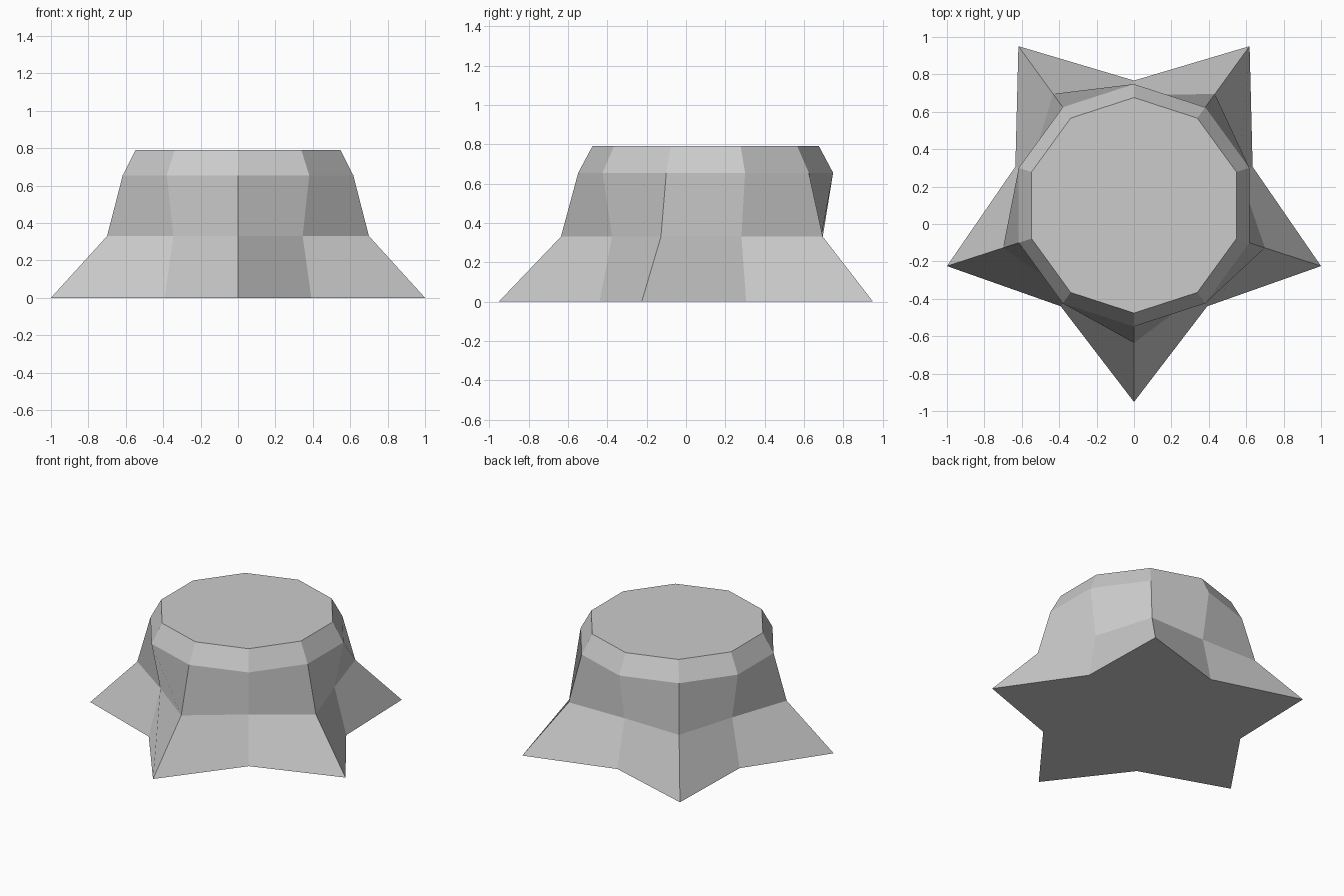
import bpy
import bmesh
from math import cos, sin, pi

cube = bpy.data.objects.get("Cube")
if cube:
    bpy.data.objects.remove(cube, do_unlink=True)

CENTRE_Y = 0.1
POINTS = 5

# Each level: height, radius at the star tips, radius between the tips
LEVELS = [
    (0.0, 1.0515, 0.667),
    (0.33, 0.736, 0.588),
    (0.655, 0.648, 0.648),
    (0.79, 0.576, 0.576),
]


def make_material(name, colour):
    mat = bpy.data.materials.new(name)
    mat.use_nodes = True
    mat.diffuse_color = colour
    mat.node_tree.nodes["Principled BSDF"].inputs["Base Color"].default_value = colour
    return mat


def add_ring(bm, z, tip, valley):
    """Ring of alternating tips and valleys, first tip at the front."""
    ring = []
    for k in range(2 * POINTS):
        r = valley if k % 2 else tip
        a = -pi / 2 + k * pi / POINTS
        ring.append(bm.verts.new((r * cos(a), CENTRE_Y + r * sin(a), z)))
    return ring


# Star-footed body, lofted up to a flat ten-sided top
bm = bmesh.new()
rings = [add_ring(bm, *level) for level in LEVELS]
for low, high in zip(rings, rings[1:]):
    for k in range(len(low)):
        n = (k + 1) % len(low)
        bm.faces.new((low[n], high[n], high[k], low[k]))

# Closed underside and top
bm.faces.new(reversed(rings[0]))
bm.faces.new(rings[-1])

mesh = bpy.data.meshes.new("star_base_body")
bm.to_mesh(mesh)
bm.free()
body = bpy.data.objects.new("star_base_body", mesh)
bpy.context.collection.objects.link(body)
mesh.materials.append(make_material("light grey", (0.6, 0.6, 0.6, 1)))
